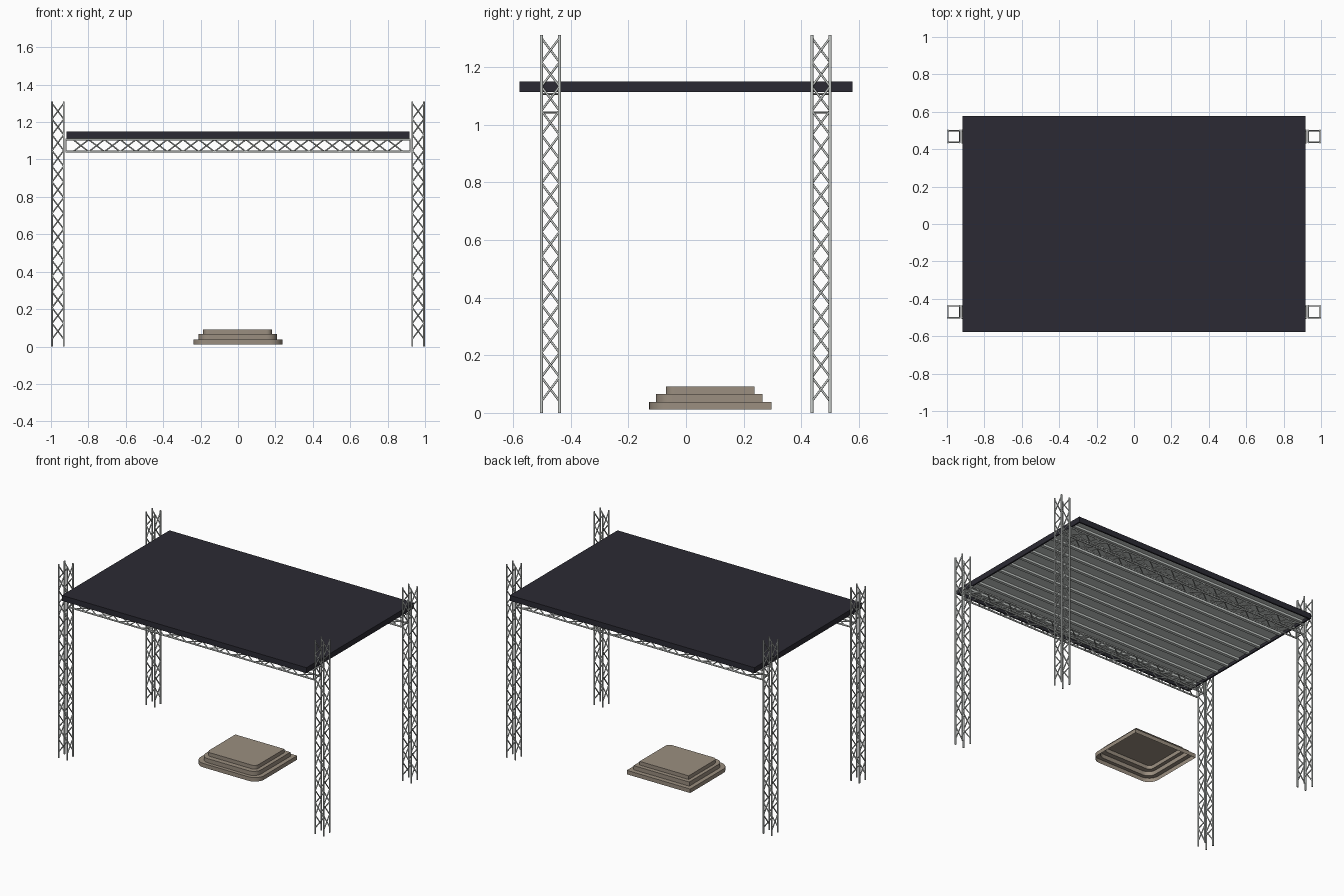
import bpy, bmesh, math
from mathutils import Vector, Matrix

if "Cube" in bpy.data.objects:
    bpy.data.objects.remove(bpy.data.objects["Cube"])


def material(name, rgb):
    m = bpy.data.materials.new(name)
    m.diffuse_color = (*rgb, 1)
    m.use_nodes = True
    m.node_tree.nodes["Principled BSDF"].inputs["Base Color"].default_value = m.diffuse_color
    return m


METAL = material("truss grey", (0.60, 0.63, 0.61))
DARK = material("roof charcoal", (0.024, 0.023, 0.033))
STONE = material("step taupe", (0.325, 0.272, 0.215))


def finish(bm, name, mat, smooth=False):
    me = bpy.data.meshes.new(name)
    bm.to_mesh(me)
    bm.free()
    me.materials.append(mat)
    for p in me.polygons:
        p.use_smooth = smooth and len(p.vertices) == 4
    ob = bpy.data.objects.new(name, me)
    bpy.context.collection.objects.link(ob)
    return ob


def tube(bm, a, b, r, sides=10):
    a, b = Vector(a), Vector(b)
    d = b - a
    mat = Matrix.Translation((a + b) / 2) @ d.to_track_quat('Z', 'Y').to_matrix().to_4x4()
    bmesh.ops.create_cone(bm, cap_ends=True, segments=sides, radius1=r, radius2=r,
                          depth=d.length, matrix=mat)


def box(bm, lo, hi):
    lo, hi = Vector(lo), Vector(hi)
    bmesh.ops.create_cube(bm, size=1, matrix=Matrix.Translation((lo + hi) / 2)
                          @ Matrix.Diagonal((*(hi - lo), 1)))


def truss(name, place, start, end, lace_start, bays, pitch, half, ends=False):
    """Four-chord lattice; place(u, v, w) maps cross-section u, v and length w to a point."""
    bm = bmesh.new()
    corners = [(-half, -half), (half, -half), (half, half), (-half, half)]
    for u, v in corners:
        tube(bm, place(u, v, start), place(u, v, end), 0.0053)
    for i in range(4):
        pair = (corners[i], corners[(i + 1) % 4])
        for k in range(bays):
            w = lace_start + k * pitch
            p, q = pair if k % 2 == 0 else pair[::-1]
            tube(bm, place(*p, w), place(*q, w + pitch), 0.0038, 8)
        if ends:
            for w in (start + 0.004, end - 0.004):
                tube(bm, place(*pair[0], w), place(*pair[1], w), 0.0025, 8)
    finish(bm, name, METAL, True)


# Corner towers
for sx, side in ((-1, "left"), (1, "right")):
    for sy, depth in ((-1, "front"), (1, "back")):
        truss(f"{depth}_{side}_tower",
              lambda u, v, w, sx=sx, sy=sy: (sx * 0.963 + u, sy * 0.469 - 0.001 + v, w),
              0, 1.31, 0.04, 15, 0.084, 0.0315)

# Horizontal beams under the roof
for sy, depth in ((-1, "front"), (1, "back")):
    truss(f"{depth}_beam",
          lambda u, v, w, sy=sy: (w, sy * 0.469 - 0.001 + u, 1.074 + v),
          -0.923, 0.923, -0.882, 21, 0.084, 0.032, True)

# Roof: top panel and rim
X, Y, Z0, Z1, T = 0.918, 0.577, 1.113, 1.15, 0.01
bm = bmesh.new()
box(bm, (-X, -Y, 1.137), (X, Y, Z1))
for s in (-1, 1):
    ys, xs = sorted((s * Y, s * (Y - T))), sorted((s * X, s * (X - T)))
    box(bm, (-X, ys[0], Z0), (X, ys[1], 1.137))
    box(bm, (xs[0], -Y + T, Z0), (xs[1], Y - T, 1.137))
finish(bm, "roof_panel", DARK)

# Roof lining and purlins along x
bm = bmesh.new()
box(bm, (-X + T, -Y + T, 1.131), (X - T, Y - T, 1.137))
finish(bm, "roof_lining", METAL)
bm = bmesh.new()
for i in range(11):
    y = -0.5 + 0.1 * i
    box(bm, (-X + T, y - 0.01, 1.117), (X - T, y + 0.01, 1.131))
finish(bm, "roof_purlins", METAL)


# Stepped plinth: open-bottomed shell, rounded at the front corners
def outline(bm, x0, x1, y0, y1, r, z):
    pts = [(x1, y1), (x0, y1)]
    for cx, a0 in ((x0 + r, 180), (x1 - r, 270)):
        for k in range(9):
            a = math.radians(a0 + 90 * k / 8)
            pts.append((cx + r * math.cos(a), y0 + r + r * math.sin(a)))
    return [bm.verts.new((x, y, z)) for x, y in pts]


bm = bmesh.new()
steps = [(-0.239, 0.237, -0.128, 0.296, 0.07, 0.011, 0.038),
         (-0.210, 0.208, -0.104, 0.265, 0.055, 0.038, 0.066),
         (-0.186, 0.182, -0.070, 0.237, 0.03, 0.066, 0.091)]
rings = [outline(bm, *s[:5], z) for s in steps for z in s[5:]]
for a, b in zip(rings, rings[1:]):
    for i in range(len(a)):
        j = (i + 1) % len(a)
        bm.faces.new((a[i], a[j], b[j], b[i]))
bm.faces.new(rings[-1])
bmesh.ops.recalc_face_normals(bm, faces=bm.faces)
plinth = finish(bm, "stepped_plinth", STONE)
bpy.context.view_layer.objects.active = plinth
plinth.select_set(True)
bpy.ops.object.shade_smooth_by_angle(angle=math.radians(30))
